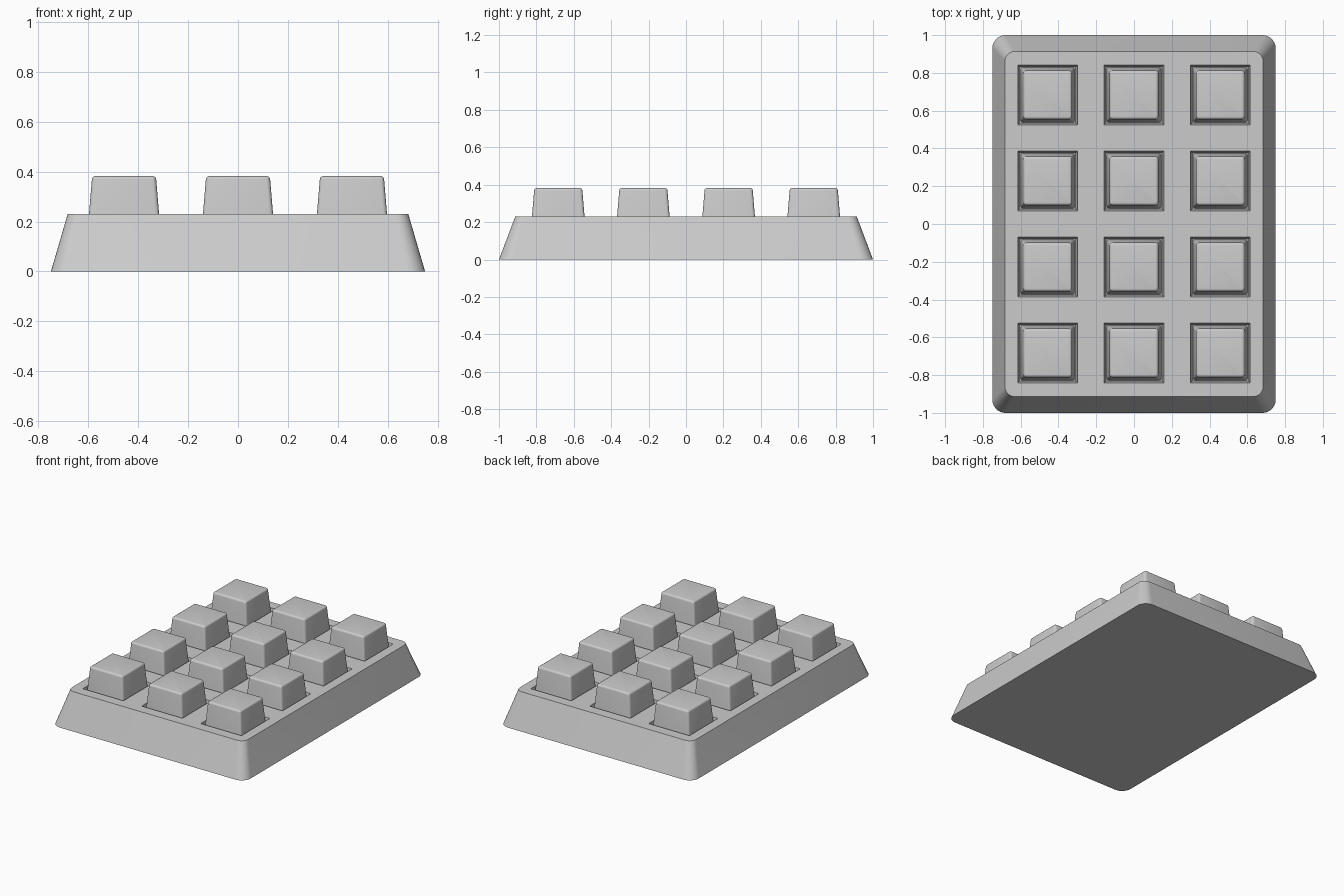
import bpy, bmesh
from math import sin, cos, pi

if "Cube" in bpy.data.objects:
    bpy.data.objects.remove(bpy.data.objects["Cube"])

COLS = (-0.457, 0.0, 0.457)
ROWS = (-0.683, -0.228, 0.228, 0.683)
TOP = 0.23


def ring(hx, hy, r, z, n, cx=0.0, cy=0.0):
    """Rounded rectangle outline; n = segments per corner (0 = sharp)."""
    pts = []
    for q, (sx, sy) in enumerate(((1, 1), (-1, 1), (-1, -1), (1, -1))):
        for i in range(n + 1):
            a = (q + (i / n if n else 0.5)) * pi / 2
            k = r if n else 0.0
            pts.append((cx + sx * (hx - k) + k * cos(a),
                        cy + sy * (hy - k) + k * sin(a), z))
    return pts


def loft(bm, rings):
    """Skin a closed solid through a stack of outlines."""
    loops = [[bm.verts.new(p) for p in r] for r in rings]
    for lo, hi in zip(loops, loops[1:]):
        for i in range(len(lo)):
            j = (i + 1) % len(lo)
            bm.faces.new((lo[i], lo[j], hi[j], hi[i]))
    bm.faces.new(loops[0][::-1])
    bm.faces.new(loops[-1])


def finish(bm, name):
    bm.normal_update()
    me = bpy.data.meshes.new(name)
    bm.to_mesh(me)
    bm.free()
    ob = bpy.data.objects.new(name, me)
    bpy.context.collection.objects.link(ob)
    return ob


def smooth(ob, angle):
    bpy.ops.object.select_all(action='DESELECT')
    ob.select_set(True)
    bpy.context.view_layer.objects.active = ob
    bpy.ops.object.shade_smooth_by_angle(angle=angle)


# Tapered base with rounded corners
bm = bmesh.new()
loft(bm, [ring(0.75, 1.0, 0.07, 0, 8), ring(0.683, 0.913, 0.05, TOP, 8)])
base = finish(bm, "base")

# Sloped pockets around the keys
bm = bmesh.new()
for x in COLS:
    for y in ROWS:
        loft(bm, [ring(0.148, 0.148, 0, TOP - 0.06, 0, x, y),
                  ring(0.158, 0.158, 0, TOP, 0, x, y),
                  ring(0.158, 0.158, 0, TOP + 0.05, 0, x, y)])
cutter = finish(bm, "pocket_cutter")
mod = base.modifiers.new("pockets", 'BOOLEAN')
mod.operation = 'DIFFERENCE'
mod.solver = 'EXACT'
mod.object = cutter
bpy.context.view_layer.objects.active = base
bpy.ops.object.modifier_apply(modifier=mod.name)
bpy.data.objects.remove(cutter)
smooth(base, 0.5)

# Key: tapered block with softened corners and top edge
bm = bmesh.new()
b = 0.014
rings = [ring(0.146, 0.146, 0.016, TOP - 0.065, 4)]
for i in range(5):
    a = i / 4 * pi / 2
    h = 0.129 - b * (1 - cos(a))
    rings.append(ring(h, h, 0.016 - 0.011 * (1 - cos(a)), 0.382 - b * (1 - sin(a)), 4))
loft(bm, rings)
key = finish(bm, "key_1")
smooth(key, 0.7)

# Twelve keys share one mesh
spots = [(x, y) for y in ROWS for x in COLS]
key.location = (*spots[0], 0)
for i, (x, y) in enumerate(spots[1:], 2):
    ob = key.copy()
    ob.name = f"key_{i}"
    ob.location = (x, y, 0)
    bpy.context.collection.objects.link(ob)
